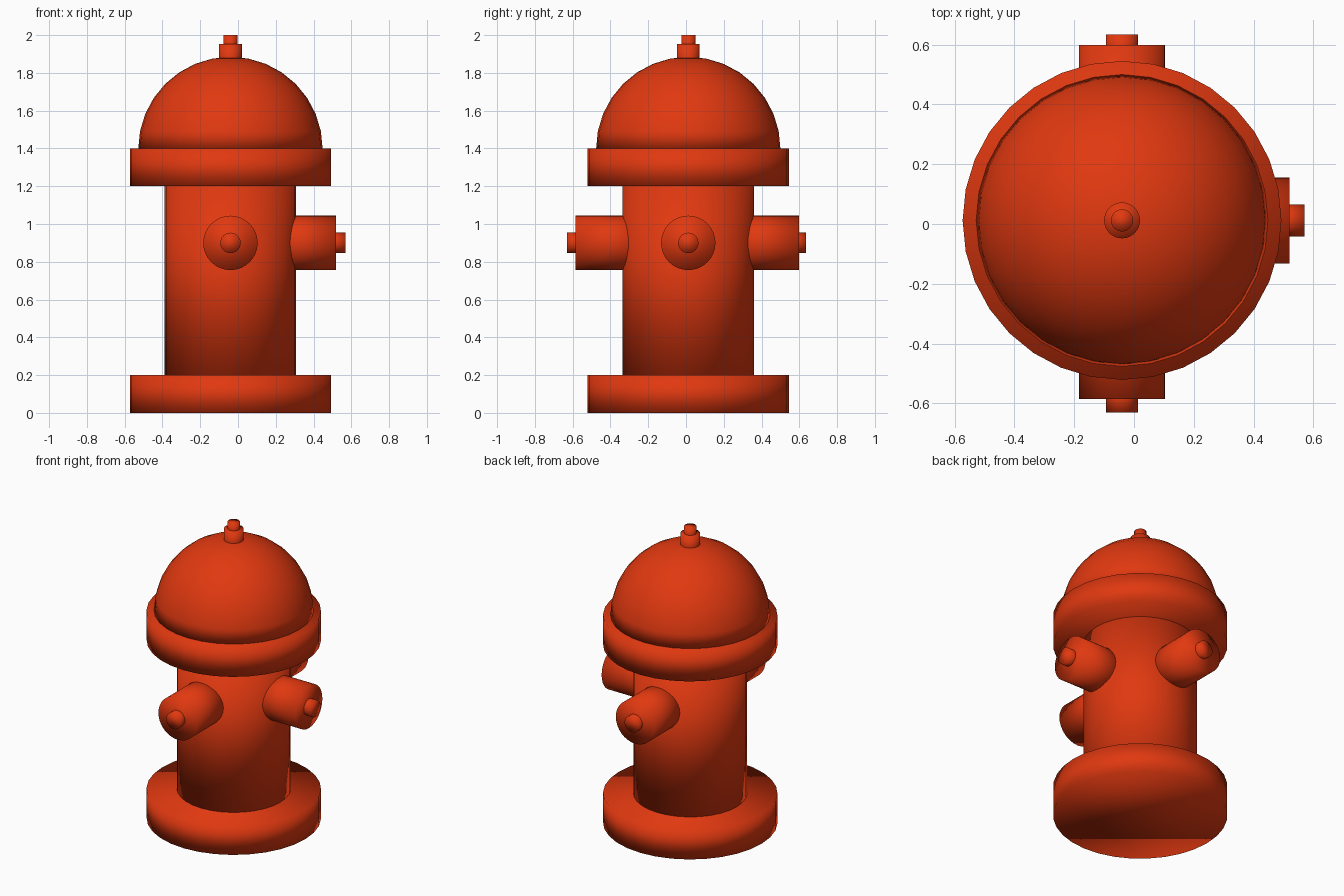
import bpy, bmesh
from math import radians
from mathutils import Matrix, Vector

if "Cube" in bpy.data.objects:
    bpy.data.objects.remove(bpy.data.objects["Cube"])

CX, CY = -0.04, 0.012          # axis of the hydrant
NOZZLE_Z = 0.90

red = bpy.data.materials.new("red_paint")
red.diffuse_color = (0.75, 0.04, 0.005, 1)
red.use_nodes = True
red.node_tree.nodes["Principled BSDF"].inputs["Base Color"].default_value = red.diffuse_color


def finish(name, bm):
    bmesh.ops.recalc_face_normals(bm, faces=bm.faces)
    mesh = bpy.data.meshes.new(name)
    bm.to_mesh(mesh)
    bm.free()
    for p in mesh.polygons:
        p.use_smooth = True
    mesh.materials.append(red)
    obj = bpy.data.objects.new(name, mesh)
    bpy.context.collection.objects.link(obj)
    return obj


def cylinder(name, radius, start, end):
    """Capped 32-sided cylinder between two points."""
    start, end = Vector(start), Vector(end)
    axis = end - start
    turn = axis.to_track_quat('Z', 'Y').to_matrix().to_4x4()
    bm = bmesh.new()
    bmesh.ops.create_cone(bm, cap_ends=True, segments=32, radius1=radius,
                          radius2=radius, depth=axis.length,
                          matrix=Matrix.Translation((start + end) / 2) @ turn)
    return finish(name, bm)


# Upright stack: base, barrel, collar, top nut
for name, r, z0, z1 in [("base_flange", 0.533, 0.0, 0.2),
                        ("barrel", 0.348, 0.2, 1.2),
                        ("collar", 0.533, 1.2, 1.4),
                        ("top_nut", 0.06, 1.80, 1.953),
                        ("top_nut_tip", 0.037, 1.90, 2.0)]:
    cylinder(name, r, (CX, CY, z0), (CX, CY, z1))

# Dome: upper half of a sphere
bm = bmesh.new()
bmesh.ops.create_uvsphere(bm, u_segments=32, v_segments=16, radius=0.488)
bmesh.ops.delete(bm, geom=[v for v in bm.verts if v.co.z < -0.001], context='VERTS')
bmesh.ops.holes_fill(bm, edges=[e for e in bm.edges if e.is_boundary], sides=0)
bmesh.ops.translate(bm, verts=bm.verts, vec=(CX, CY, 1.397))
finish("dome", bm)

# Three side nozzles with small end nuts
axis_point = Vector((CX, CY, NOZZLE_Z))
for side, direction, reach, tip in [("right", (1, 0, 0), 0.56, 0.61),
                                    ("front", (0, -1, 0), 0.597, 0.643),
                                    ("back", (0, 1, 0), 0.587, 0.622)]:
    d = Vector(direction)
    cylinder(side + "_nozzle", 0.144, axis_point + d * 0.2, axis_point + d * reach)
    cylinder(side + "_nozzle_nut", 0.054, axis_point + d * (reach - 0.05),
             axis_point + d * tip)
